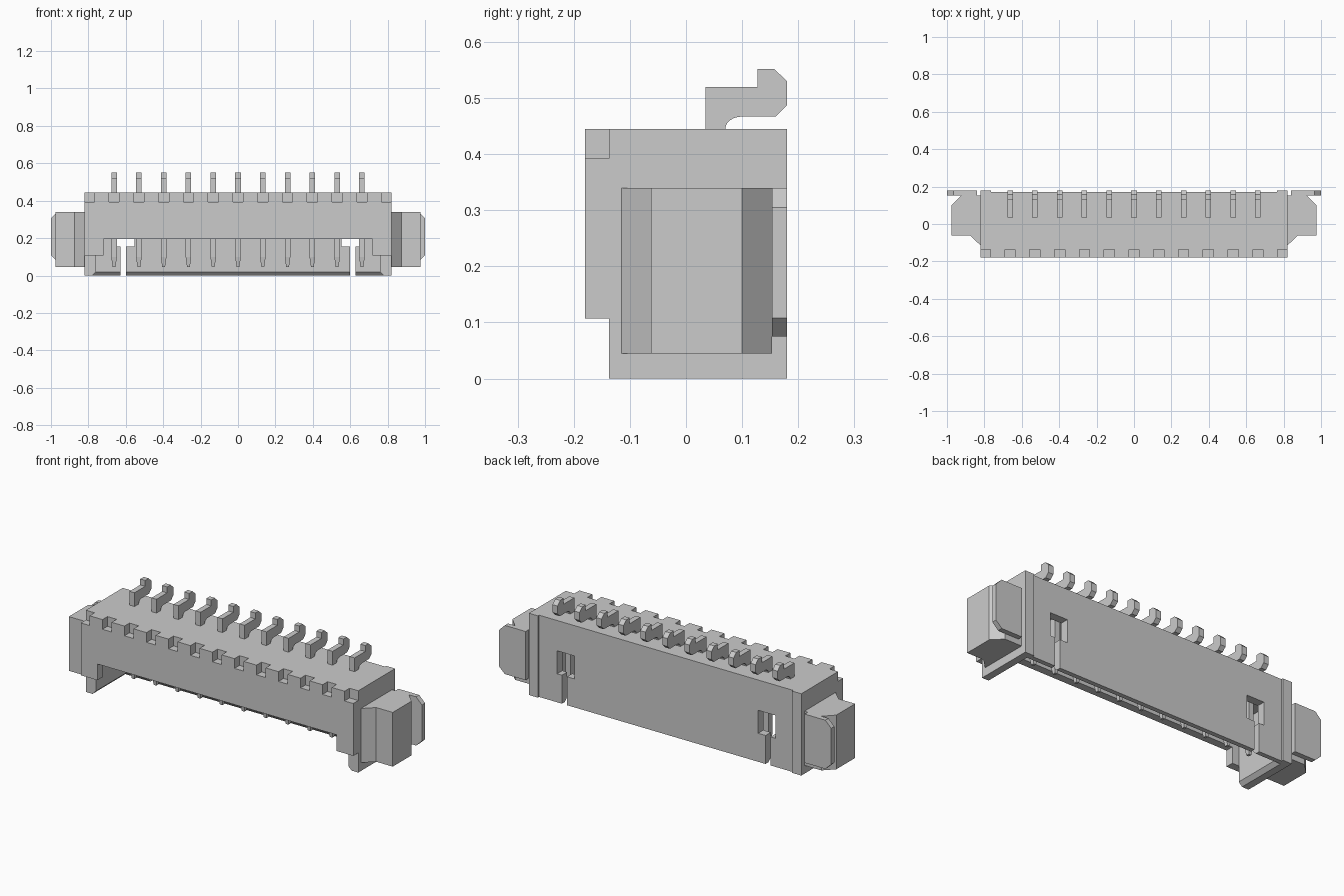
import bpy, bmesh, math
from mathutils import Vector

if "Cube" in bpy.data.objects:
    bpy.data.objects.remove(bpy.data.objects["Cube"])

PITCH = 0.1325


def finish(bm, name):
    bmesh.ops.recalc_face_normals(bm, faces=bm.faces)
    me = bpy.data.meshes.new(name)
    bm.to_mesh(me)
    bm.free()
    ob = bpy.data.objects.new(name, me)
    bpy.context.collection.objects.link(ob)
    return ob


def add_box(bm, x0, x1, y0, y1, z0, z1):
    vs = bmesh.ops.create_cube(bm, size=1)["verts"]
    for v in vs:
        v.co = Vector((x1 if v.co.x > 0 else x0,
                       y1 if v.co.y > 0 else y0,
                       z1 if v.co.z > 0 else z0))
    return vs


def add_prism(bm, pts, step):
    """Extrude a closed outline of 3D points along a vector."""
    f = bm.faces.new([bm.verts.new(p) for p in pts])
    ext = bmesh.ops.extrude_face_region(bm, geom=[f])["geom"]
    for v in ext:
        if isinstance(v, bmesh.types.BMVert):
            v.co += Vector(step)


def cut(target, bm):
    cutter = finish(bm, "cutter")
    cutter.hide_render = True
    mod = target.modifiers.new("cut", "BOOLEAN")
    mod.operation, mod.solver, mod.object = "DIFFERENCE", "EXACT", cutter
    dg = bpy.context.evaluated_depsgraph_get()
    me = bpy.data.meshes.new_from_object(target.evaluated_get(dg))
    target.modifiers.clear()
    target.data = me
    bpy.data.objects.remove(cutter)


def cut_boxes(target, *boxes):
    bm = bmesh.new()
    for b in boxes:
        add_box(bm, *b)
    cut(target, bm)


# Housing shell, open underneath
bm = bmesh.new()
add_box(bm, -0.82, 0.82, -0.18, 0.18, 0, 0.445)
housing = finish(bm, "housing")
cut_boxes(housing, (-0.76, 0.76, -0.137, 0.125, -0.1, 0.34))

# Lead-in chamfer around the mouth
bm = bmesh.new()
for v in add_box(bm, -0.76, 0.76, -0.137, 0.125, -0.02, 0.02):
    if v.co.z < 0:
        v.co.x *= 0.80 / 0.76
        if v.co.y > 0:
            v.co.y = 0.165
cut(housing, bm)

# Front wall: raised lower edge and wide central opening
cut_boxes(housing, (-1, 1, -0.3, -0.137, -0.1, 0.107))
cut_boxes(housing, (-0.72, 0.72, -0.3, -0.1, -0.1, 0.195))

# Notches along the top front edge
cut_boxes(housing, *[(i * PITCH - 0.0275, i * PITCH + 0.0275, -0.3, -0.137, 0.392, 0.6)
                     for i in range(-6, 7)])

# Back wall: shallow recess between corner pads, slots and windows
cut_boxes(housing, (-0.765, 0.765, 0.17, 0.3, -0.1, 0.6))
cut_boxes(housing, *[(s * 0.613 - 0.015, s * 0.613 + 0.015, 0.08, 0.3, -0.1, 0.2)
                     for s in (-1, 1)])
cut_boxes(housing, *[(s * 0.605 - 0.052, s * 0.605 + 0.052, 0.08, 0.3, 0.155, 0.28)
                     for s in (-1, 1)])

# Contact pins: bent solder tail plus tapered shaft in the cavity
arc = [(0.1 - 0.03 * math.sin(a), 0.445 + 0.022 * math.cos(a))
       for a in [i * math.pi / 12 for i in range(7)]]
tail = [(0.035, 0.43), (0.035, 0.52), (0.127, 0.52), (0.127, 0.552), (0.157, 0.552),
        (0.18, 0.53), (0.18, 0.487), (0.16, 0.467)] + arc + [(0.07, 0.43)]
for i in range(-5, 6):
    x = i * PITCH
    bm = bmesh.new()
    add_prism(bm, [(x - 0.015, y, z) for y, z in tail], (0.03, 0, 0))
    add_box(bm, x - 0.015, x + 0.015, 0.035, 0.07, 0.1, 0.36)
    for v in add_box(bm, x - 0.015, x + 0.015, 0.035, 0.07, 0.045, 0.1):
        if v.co.z < 0.08:
            v.co.x = x + (v.co.x - x) * 0.5
            v.co.y = 0.0525 + (v.co.y - 0.0525) * 0.5
    finish(bm, f"pin_{i + 6}")

# Side ears and their solder tabs
ear = [(0.82, -0.115), (0.875, -0.062), (0.975, -0.062), (0.975, 0.1),
       (0.922, 0.153), (0.82, 0.153)]
tab = [(0.84, 0.34), (0.965, 0.34), (1.0, 0.305), (1.0, 0.108), (0.965, 0.075), (0.84, 0.075)]
for s, side in ((-1, "left"), (1, "right")):
    bm = bmesh.new()
    add_prism(bm, [(s * x, y, 0.045) for x, y in ear], (0, 0, 0.295))
    finish(bm, side + "_ear")
    bm = bmesh.new()
    add_prism(bm, [(s * x, 0.153, z) for x, z in tab], (0, 0.027, 0))
    finish(bm, side + "_solder_tab")
